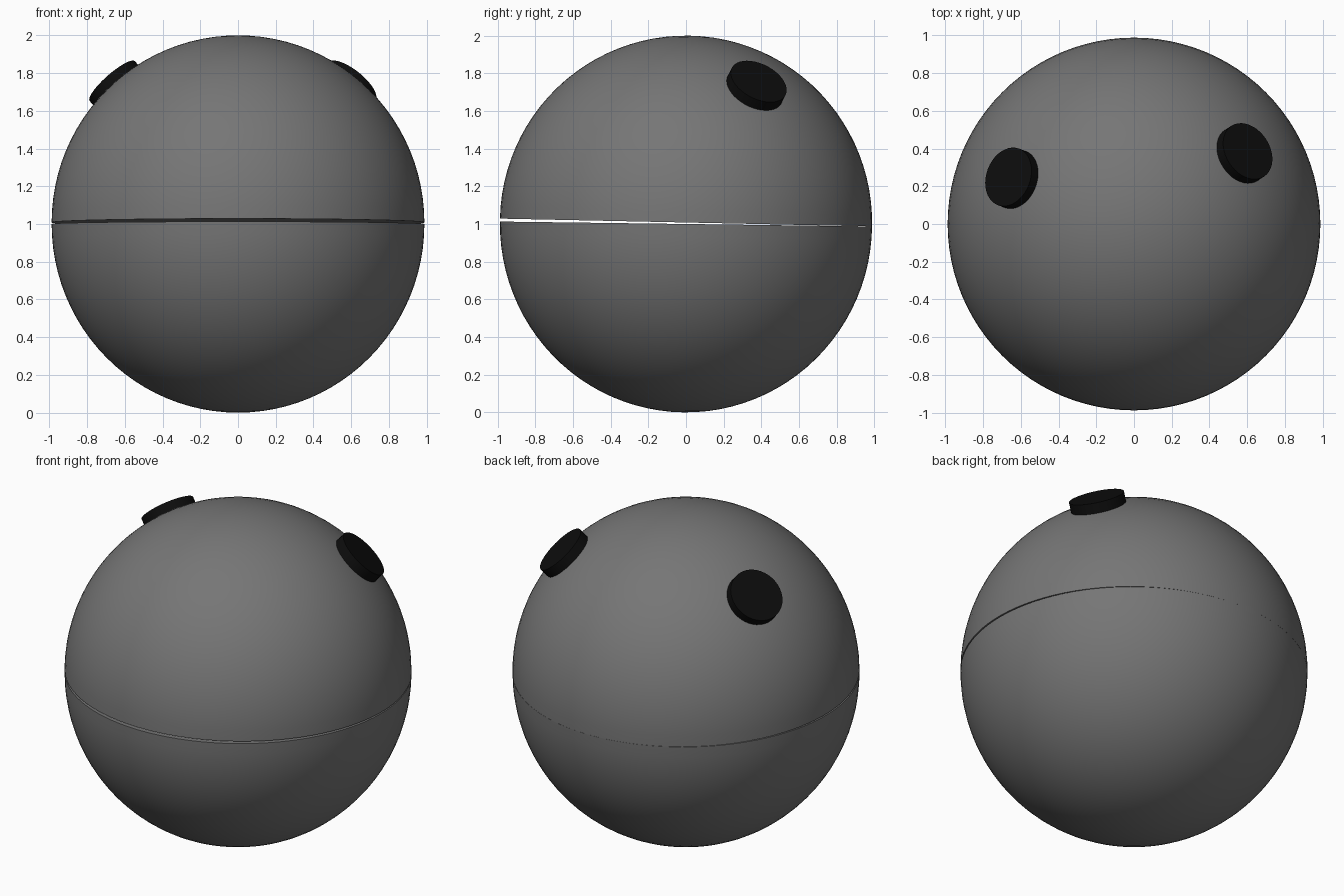
import bpy, bmesh, math
from mathutils import Vector

if "Cube" in bpy.data.objects:
    bpy.data.objects.remove(bpy.data.objects["Cube"])


def material(name, value):
    m = bpy.data.materials.new(name)
    m.diffuse_color = (value, value, value, 1)
    m.use_nodes = True
    m.node_tree.nodes["Principled BSDF"].inputs["Base Color"].default_value = m.diffuse_color
    return m


GREY = material("dark grey", 0.18)
BLACK = material("black", 0.004)


def finish(bm, name, mat):
    me = bpy.data.meshes.new(name)
    bm.to_mesh(me)
    bm.free()
    ob = bpy.data.objects.new(name, me)
    bpy.context.collection.objects.link(ob)
    me.materials.append(mat)
    bpy.ops.object.select_all(action='DESELECT')
    ob.select_set(True)
    bpy.context.view_layer.objects.active = ob
    bpy.ops.object.shade_smooth_by_angle(angle=math.radians(35))
    return ob


def half_shell(name, side, height, centre_z, tilt):
    """Closed hemisphere; side is 1 for the upper half, -1 for the lower."""
    bm = bmesh.new()
    bmesh.ops.create_uvsphere(bm, u_segments=96, v_segments=48, radius=1)
    cut = bmesh.ops.bisect_plane(bm, geom=bm.verts[:] + bm.edges[:] + bm.faces[:],
                                 plane_co=(0, 0, 0), plane_no=(0, 0, -side),
                                 clear_outer=True, dist=1e-4)
    rim = [e for e in bm.edges if e.is_boundary]
    bmesh.ops.contextual_create(bm, geom=rim)
    bmesh.ops.scale(bm, vec=(0.988, 0.988, height), verts=bm.verts)
    bmesh.ops.recalc_face_normals(bm, faces=bm.faces)
    ob = finish(bm, name, GREY)
    ob.location.z = centre_z
    ob.rotation_euler.x = math.radians(tilt)
    return ob


# Two halves of the ball, slightly open at the front
half_shell("lower_half", -1, 1.0, 1.0, -0.75)
half_shell("upper_half", 1, 0.992, 1.008, -1.2)


# Round black discs set radially on the upper half
def disc(name, face_centre, radius=0.16, depth=0.1):
    normal = Vector(face_centre).normalized()
    bm = bmesh.new()
    bmesh.ops.create_cone(bm, cap_ends=True, segments=40, radius1=radius,
                          radius2=radius, depth=depth)
    ob = finish(bm, name, BLACK)
    ob.rotation_euler = normal.to_track_quat('Z', 'Y').to_euler()
    ob.location = Vector(face_centre) - normal * depth / 2 + Vector((0, 0, 1))


disc("left_disc", (-0.666, 0.25, 0.757))
disc("right_disc", (0.603, 0.386, 0.757))
